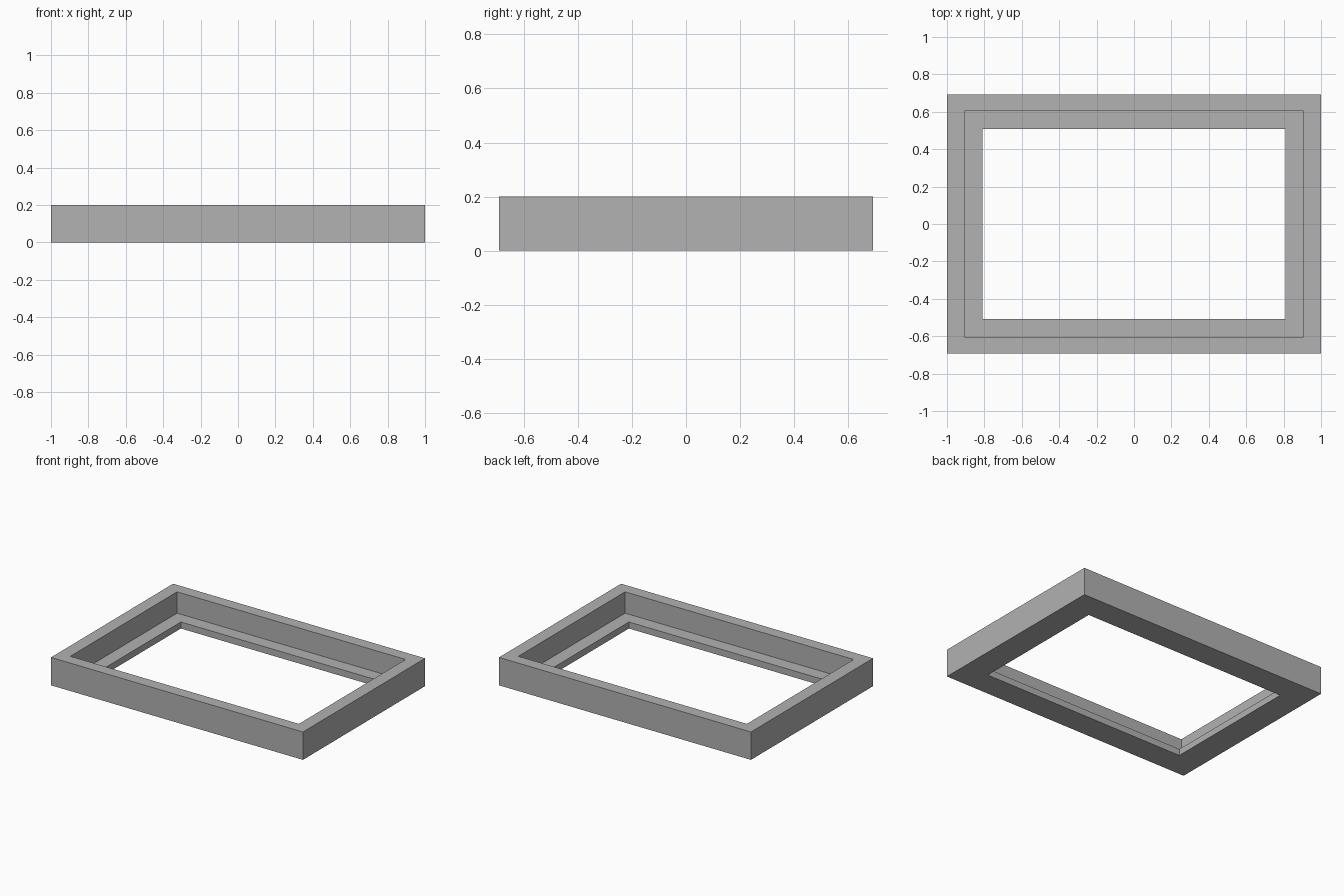
import bpy
import bmesh

cube = bpy.data.objects.get("Cube")
if cube:
    bpy.data.objects.remove(cube, do_unlink=True)

HEIGHT, LEDGE = 0.2, 0.047
OUTER, REBATE, OPENING = (1.0, 0.692), (0.907, 0.605), (0.809, 0.508)

# Grey material
grey = bpy.data.materials.new("plain grey")
grey.use_nodes = True
colour = (0.445, 0.445, 0.445, 1)
grey.diffuse_color = colour
grey.node_tree.nodes["Principled BSDF"].inputs["Base Color"].default_value = colour

# Stepped cross-section of the frame, as half sizes and a height
section = [(OUTER, 0), (OUTER, HEIGHT), (REBATE, HEIGHT),
           (REBATE, LEDGE), (OPENING, LEDGE), (OPENING, 0)]


def rectangle(bm, half, z):
    x, y = half
    return [bm.verts.new((sx * x, sy * y, z))
            for sx, sy in ((-1, -1), (1, -1), (1, 1), (-1, 1))]


# Join the rectangular rings into a closed frame
bm = bmesh.new()
rings = [rectangle(bm, half, z) for half, z in section]
for i, ring in enumerate(rings):
    after = rings[(i + 1) % len(rings)]
    for k in range(4):
        n = (k + 1) % 4
        bm.faces.new((ring[k], ring[n], after[n], after[k]))
bmesh.ops.recalc_face_normals(bm, faces=bm.faces)

mesh = bpy.data.meshes.new("rebated_frame")
bm.to_mesh(mesh)
bm.free()
mesh.materials.append(grey)
frame = bpy.data.objects.new("rebated_frame", mesh)
bpy.context.collection.objects.link(frame)
